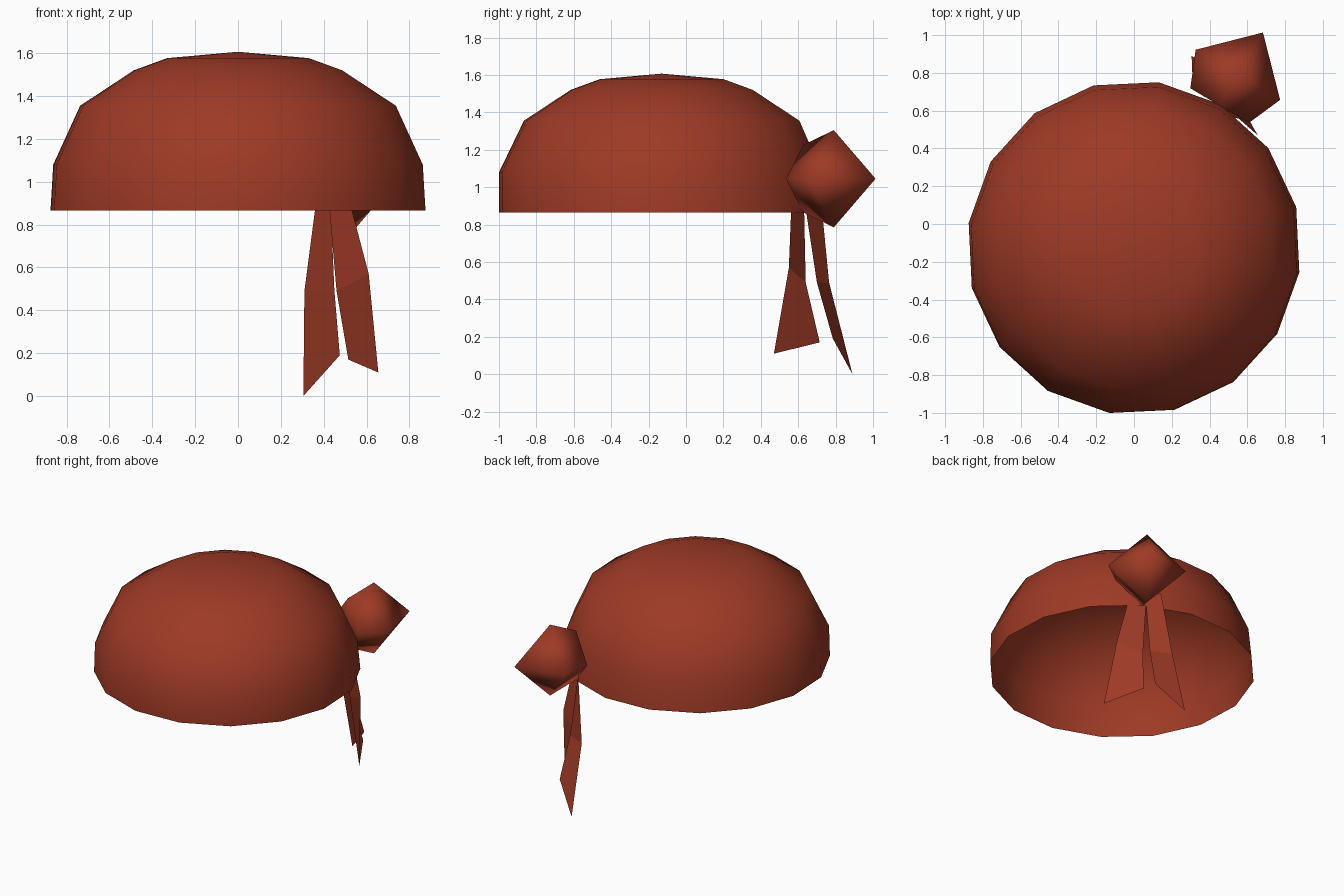
import bpy, math
from mathutils import Vector

if "Cube" in bpy.data.objects:
    bpy.data.objects.remove(bpy.data.objects["Cube"])

red = bpy.data.materials.new("brick_red_cloth")
red.diffuse_color = (0.34, 0.042, 0.019, 1)
red.use_nodes = True
red.node_tree.nodes["Principled BSDF"].inputs["Base Color"].default_value = red.diffuse_color


def make(name, verts, faces, smooth):
    me = bpy.data.meshes.new(name)
    me.from_pydata([tuple(v) for v in verts], [], faces)
    me.materials.append(red)
    for p in me.polygons:
        p.use_smooth = smooth
    ob = bpy.data.objects.new(name, me)
    bpy.context.collection.objects.link(ob)
    return ob


def bridge(a, b, n):
    """Quads between ring starting at a and ring starting at b."""
    return [(a + i, a + (i + 1) % n, b + (i + 1) % n, b + i) for i in range(n)]


# Open dome of the head scarf: 16 sides, rings of (radius, height, y centre)
N = 16
rings = [(0.885, 0.865, -0.125), (0.872, 1.08, -0.137), (0.745, 1.355, -0.13),
         (0.492, 1.52, -0.13), (0.335, 1.577, -0.13)]
verts, faces = [], []
for r, z, cy in rings:
    for i in range(N):
        a = math.radians(81.5 + 360 / N * i)
        verts.append((r * math.cos(a), cy + r * math.sin(a), z))
for k in range(len(rings) - 1):
    faces += bridge(k * N, (k + 1) * N, N)
verts.append((0, -0.13, 1.607))
last = (len(rings) - 1) * N
faces += [(last + i, last + (i + 1) % N, len(verts) - 1) for i in range(N)]
make("scarf_dome", verts, faces, True)

# Knot: four-sided faceted bulb pointing outward from the dome
centre = Vector((0.55, 0.79, 1.045))
out = Vector((0.51, 0.86, 0)).normalized()
side = Vector((out.y, -out.x, 0))
up = Vector((0, 0, 1))
verts, faces = [], []
for r, d in ((0.18, -0.19), (0.26, 0.0)):
    for i in range(4):
        a = math.pi / 2 * i
        verts.append(centre + out * d - side * (r * math.cos(a)) + up * (r * math.sin(a)))
verts.append(centre + out * 0.26)
faces = bridge(0, 4, 4) + [(4 + i, 4 + (i + 1) % 4, 8) for i in range(4)] + [(3, 2, 1, 0)]
make("knot", verts, faces, True)


# Two hanging cloth tails, each a bent strip with a slanted end
def tail(name, left, right):
    verts = left + right
    n = len(left)
    make(name, verts, [(i, i + 1, n + i + 1, n + i) for i in range(n - 1)], False)


tail("long_tail",
     [(0.37, 0.72, 0.95), (0.31, 0.765, 0.49), (0.305, 0.89, 0.0)],
     [(0.43, 0.63, 0.95), (0.45, 0.70, 0.49), (0.475, 0.785, 0.19)])
tail("short_tail",
     [(0.42, 0.63, 0.95), (0.46, 0.64, 0.49), (0.515, 0.715, 0.17)],
     [(0.51, 0.565, 0.95), (0.61, 0.55, 0.57), (0.655, 0.47, 0.11)])
